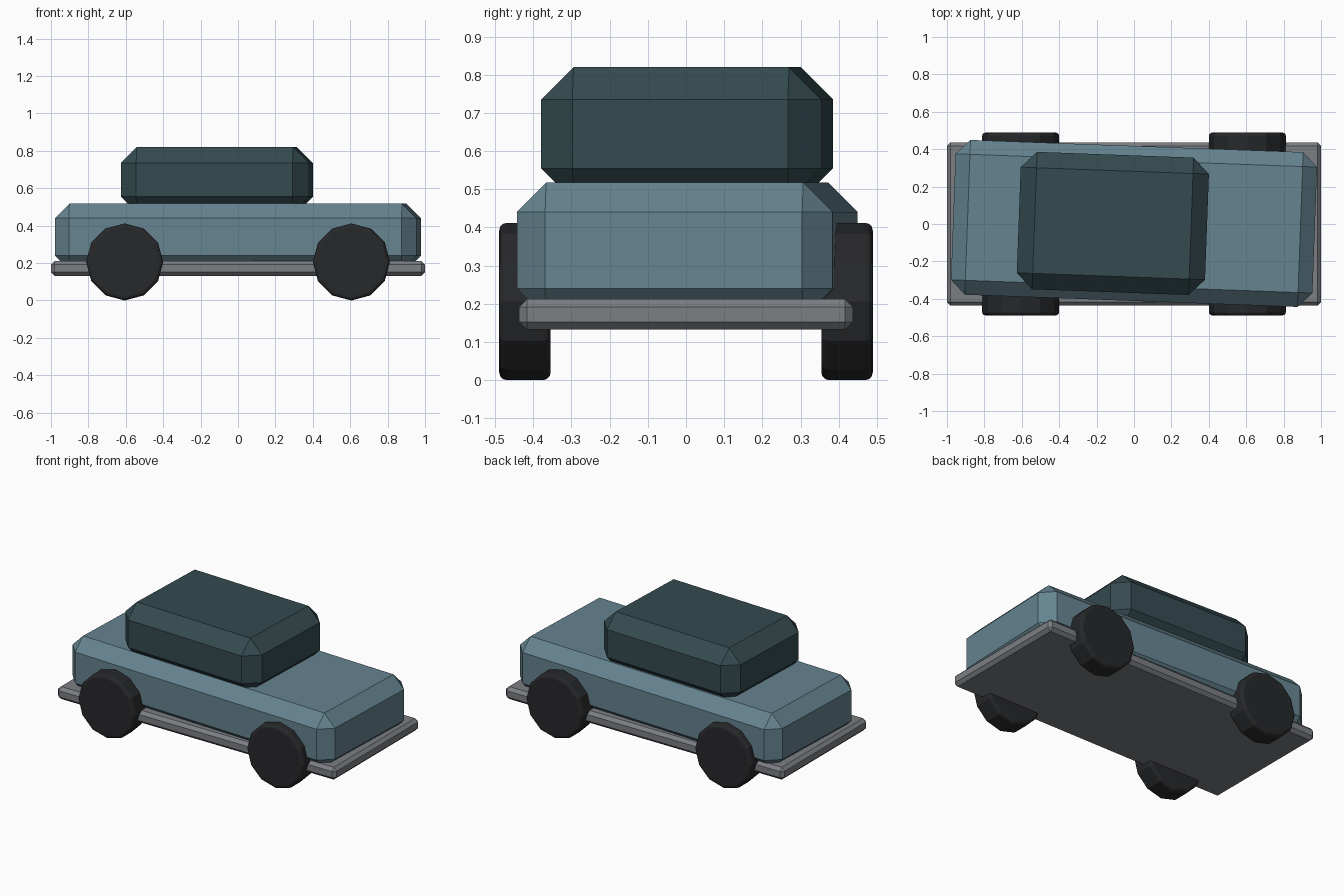
import bpy
from math import radians

if "Cube" in bpy.data.objects:
    bpy.data.objects.remove(bpy.data.objects["Cube"])


def material(name, rgb):
    m = bpy.data.materials.new(name)
    m.diffuse_color = (*rgb, 1)
    m.use_nodes = True
    m.node_tree.nodes["Principled BSDF"].inputs["Base Color"].default_value = m.diffuse_color
    return m


PAINT = material("blue paint", (0.13, 0.23, 0.28))
GLASS = material("dark teal", (0.035, 0.07, 0.08))
METAL = material("grey metal", (0.2, 0.21, 0.23))
RUBBER = material("black rubber", (0.02, 0.021, 0.023))


def finish(name, mat, width, segments):
    ob = bpy.context.object
    ob.name = name
    bpy.ops.object.transform_apply(location=False, rotation=False, scale=True)
    ob.data.materials.append(mat)
    bev = ob.modifiers.new("edge bevel", 'BEVEL')
    bev.width = width
    bev.segments = segments
    bev.limit_method = 'ANGLE'
    bev.angle_limit = radians(40)
    return ob


def block(name, center, size, bevel, mat, turn=0):
    bpy.ops.mesh.primitive_cube_add(size=1, location=center, rotation=(0, 0, radians(turn)))
    bpy.context.object.scale = size
    finish(name, mat, bevel, 1)


# Chassis plate, with body and cabin turned slightly on top of it
block("chassis", (0, 0, 0.172), (2.0, 0.874, 0.08), 0.02, METAL)
block("body", (0, 0.003, 0.34), (1.934, 0.828, 0.355), 0.077, PAINT, -2.1)
block("cabin", (-0.113, 0.003, 0.645), (1.007, 0.735, 0.35), 0.085, GLASS, -2.1)

# Four twelve-sided wheels
for end, x in (("left", -0.606), ("right", 0.606)):
    for side, y in (("front", -0.422), ("back", 0.422)):
        bpy.ops.mesh.primitive_cylinder_add(
            vertices=12, radius=0.206, depth=0.135,
            location=(x, y, 0.206), rotation=(radians(90), 0, 0))
        finish(f"{side}_{end}_wheel", RUBBER, 0.02, 3)
